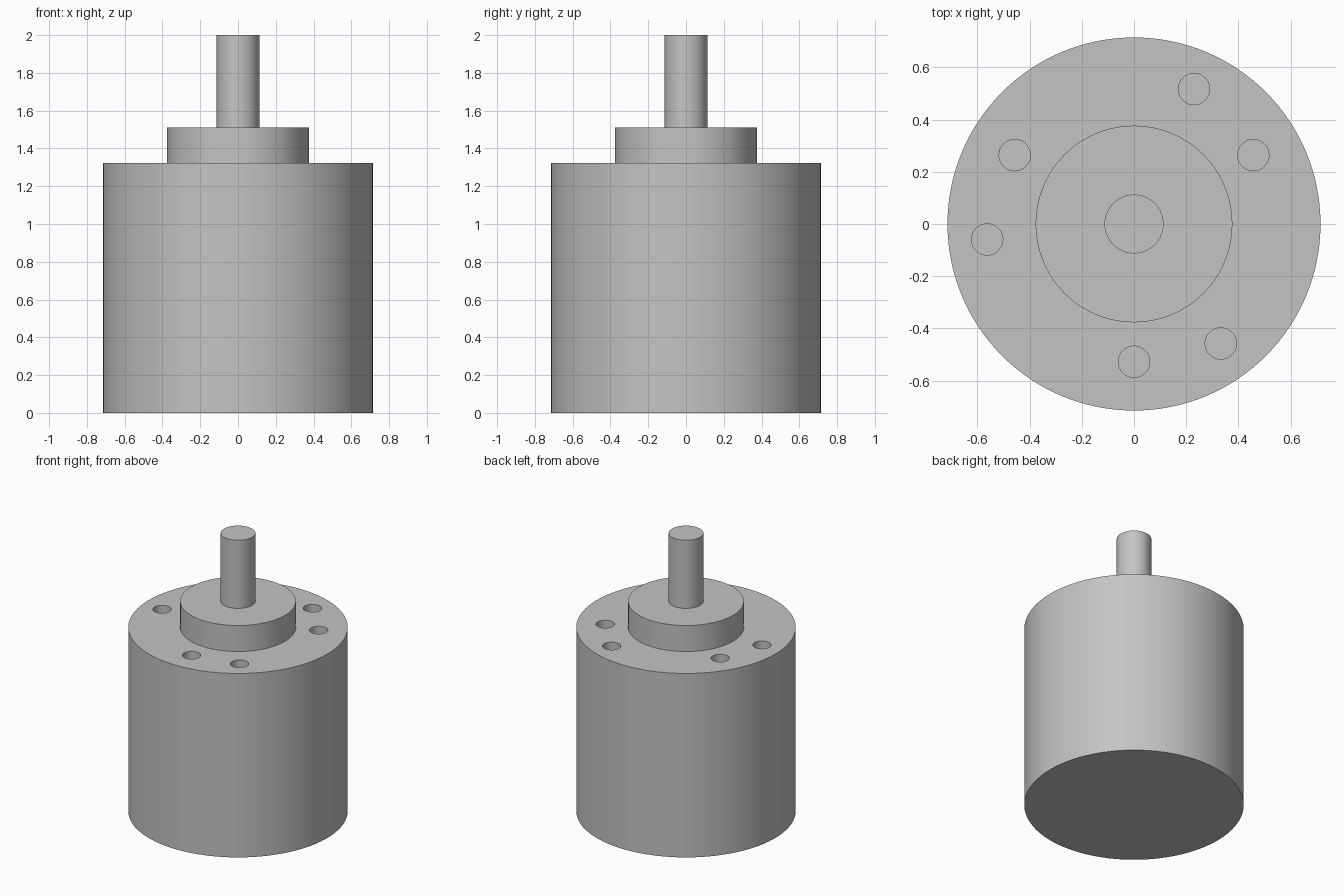
import bpy
from math import radians, cos, sin

cube = bpy.data.objects.get("Cube")
if cube:
    bpy.data.objects.remove(cube, do_unlink=True)

BODY_TOP = 1.323
BOSS_TOP = 1.51
HOLE_DEPTH = 0.2

# Single plain metal colour
metal = bpy.data.materials.new("grey metal")
metal.use_nodes = True
colour = (0.55, 0.55, 0.55, 1)
metal.diffuse_color = colour
metal.node_tree.nodes["Principled BSDF"].inputs["Base Color"].default_value = colour


def cylinder(name, radius, bottom, top, x=0, y=0, sides=96):
    bpy.ops.mesh.primitive_cylinder_add(
        vertices=sides, radius=radius, depth=top - bottom,
        location=(x, y, (bottom + top) / 2))
    obj = bpy.context.object
    obj.name = name
    obj.data.materials.append(metal)
    return obj


# Motor housing, raised boss and output shaft
body = cylinder("housing", 0.715, 0, BODY_TOP, sides=128)
boss = cylinder("raised_boss", 0.377, BODY_TOP, BOSS_TOP)
shaft = cylinder("output_shaft", 0.113, BOSS_TOP, 2, sides=64)

# Two sets of three blind mounting holes on their own bolt circles
for ring, start in ((0.528, 30), (0.566, 66)):
    for k in range(3):
        angle = radians(start + 120 * k)
        cutter = cylinder("hole_cutter", 0.06, BODY_TOP - HOLE_DEPTH, BODY_TOP + 0.1,
                          ring * cos(angle), ring * sin(angle), 48)
        cut = body.modifiers.new("mounting_hole", "BOOLEAN")
        cut.operation = "DIFFERENCE"
        cut.solver = "EXACT"
        cut.object = cutter
        bpy.context.view_layer.objects.active = body
        bpy.ops.object.modifier_apply(modifier=cut.name)
        bpy.data.objects.remove(cutter, do_unlink=True)

# Smooth sides with crisp rims
bpy.ops.object.select_all(action="DESELECT")
for part in (body, boss, shaft):
    part.select_set(True)
bpy.context.view_layer.objects.active = body
bpy.ops.object.shade_smooth_by_angle(angle=radians(30))
